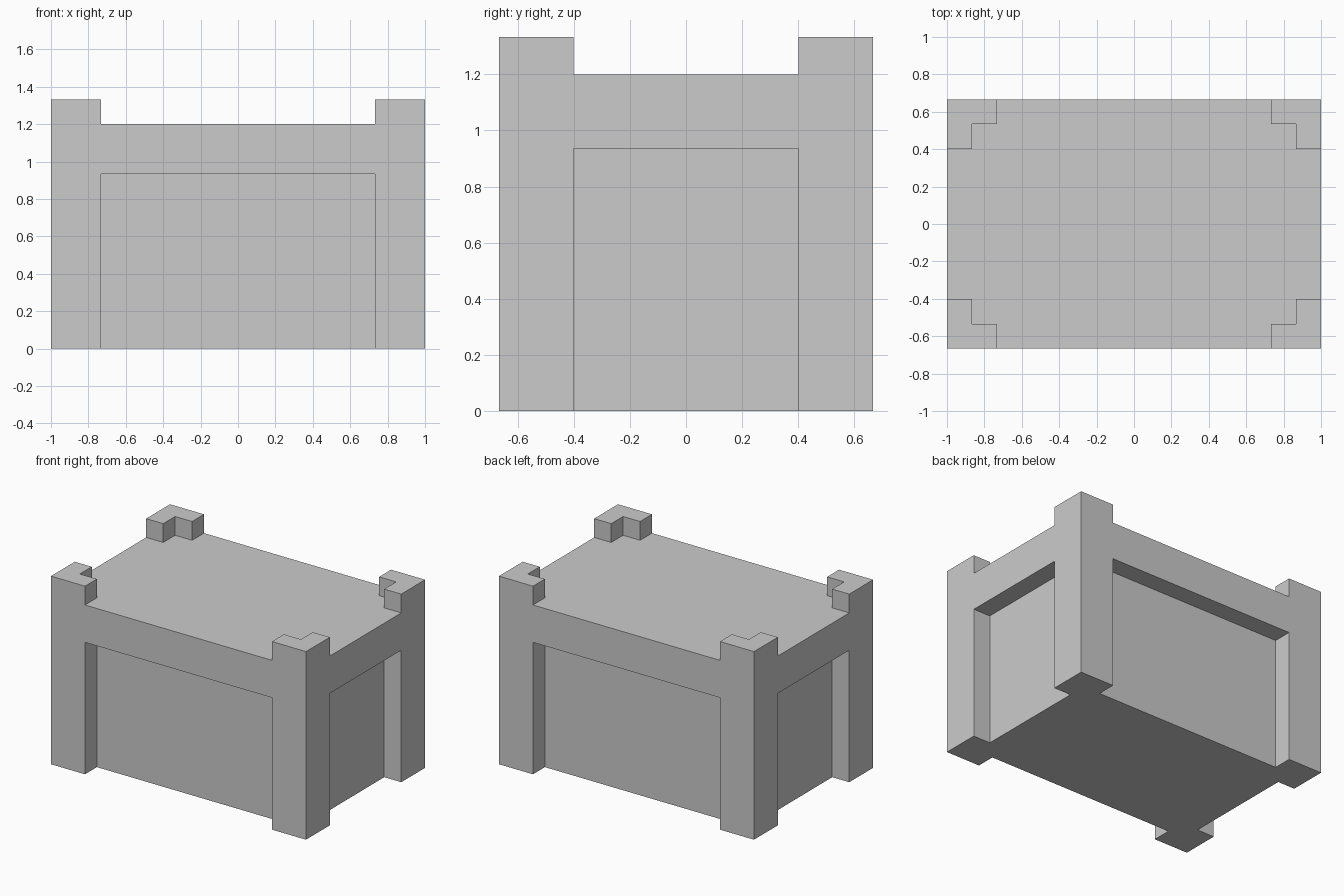
import bpy
import bmesh

if "Cube" in bpy.data.objects:
    bpy.data.objects.remove(bpy.data.objects["Cube"])

U = 2 / 15                      # module: post thickness
X, Y, H = 1.0, 5 * U, 10 * U    # outer half sizes and height
XI, YI = X - 2 * U, Y - 2 * U   # half openings between the posts
TOP, PANEL = 9 * U, 0.935       # lid height, top of side panels
OUT = 0.2                       # cutter overshoot


def prism(name, outline, z0, z1):
    """Extrude a counter-clockwise outline from z0 to z1."""
    bm = bmesh.new()
    face = bm.faces.new([bm.verts.new((x, y, z0)) for x, y in outline])
    ext = bmesh.ops.extrude_face_region(bm, geom=[face])
    verts = [g for g in ext["geom"] if isinstance(g, bmesh.types.BMVert)]
    bmesh.ops.translate(bm, vec=(0, 0, z1 - z0), verts=verts)
    bmesh.ops.recalc_face_normals(bm, faces=bm.faces)
    mesh = bpy.data.meshes.new(name)
    bm.to_mesh(mesh)
    bm.free()
    obj = bpy.data.objects.new(name, mesh)
    bpy.context.collection.objects.link(obj)
    return obj


def rect(x0, x1, y0, y1):
    return [(x0, y0), (x1, y0), (x1, y1), (x0, y1)]


def carve(obj, cutter):
    cutter.hide_render = True
    mod = obj.modifiers.new(cutter.name, "BOOLEAN")
    mod.operation, mod.solver, mod.object = "DIFFERENCE", "EXACT", cutter
    bpy.context.view_layer.objects.active = obj
    bpy.ops.object.modifier_apply(modifier=mod.name)
    bpy.data.objects.remove(cutter)


# Solid crate block
crate = prism("crate", rect(-X, X, -Y, Y), 0, H)

# Recessed front, back and side panels
for s in (-1, 1):
    ys = sorted((s * (Y - U), s * (Y + OUT)))
    carve(crate, prism("long_recess", rect(-XI, XI, *ys), -OUT, PANEL))
    xs = sorted((s * (X - U), s * (X + OUT)))
    carve(crate, prism("short_recess", rect(*xs, -YI, YI), -OUT, PANEL))

# Sunken lid, leaving an L-shaped post top at each corner
quarter = [(X + OUT, YI), (X - U, YI), (X - U, Y - U), (XI, Y - U), (XI, Y + OUT)]
outline = (quarter
           + [(-x, y) for x, y in reversed(quarter)]
           + [(-x, -y) for x, y in quarter]
           + [(x, -y) for x, y in reversed(quarter)])
carve(crate, prism("lid_recess", outline, TOP, H + OUT))
